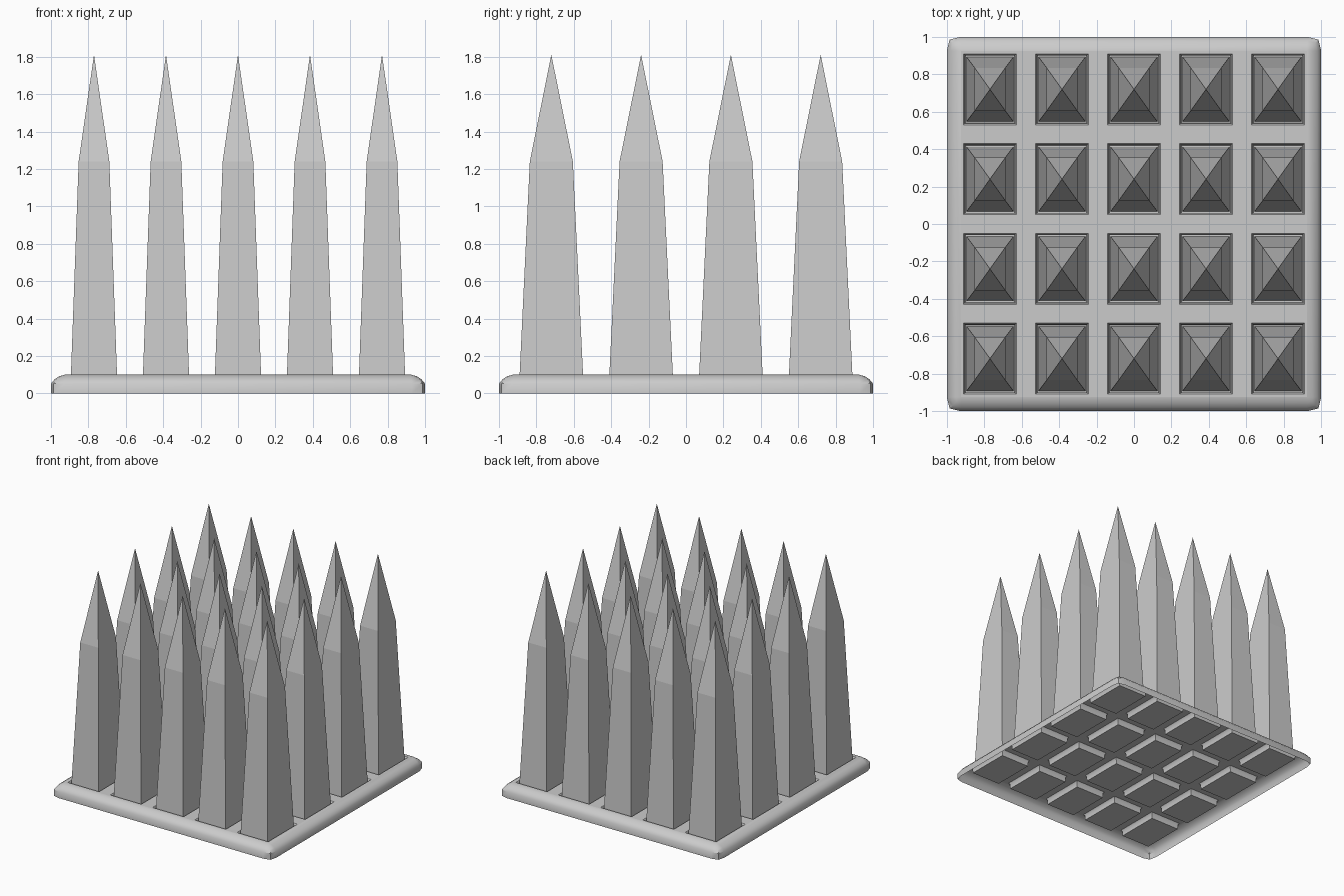
import bpy, bmesh

if "Cube" in bpy.data.objects:
    bpy.data.objects.remove(bpy.data.objects["Cube"])

XS = [-0.77, -0.385, 0.0, 0.385, 0.77]   # spike columns
YS = [-0.72, -0.24, 0.24, 0.72]          # spike rows
HX, HY = 0.142, 0.19                     # half size of each socket


def finish(bm, name, smooth=False):
    mesh = bpy.data.meshes.new(name)
    bm.to_mesh(mesh)
    bm.free()
    ob = bpy.data.objects.new(name, mesh)
    bpy.context.collection.objects.link(ob)
    if smooth:
        bpy.ops.object.select_all(action='DESELECT')
        ob.select_set(True)
        bpy.context.view_layer.objects.active = ob
        bpy.ops.object.shade_smooth_by_angle(angle=0.7)
    return ob


def bridge(bm, a, b):
    n = len(a)
    for i in range(n):
        j = (i + 1) % n
        bm.faces.new((a[i], a[j], b[j], b[i]))


def rect(bm, cx, cy, hx, hy, z):
    return [bm.verts.new((cx + sx * hx, cy + sy * hy, z))
            for sx, sy in ((-1, -1), (1, -1), (1, 1), (-1, 1))]


# Base plate: hollow underneath, rounded rim with clipped corners
bm = bmesh.new()


def rim_ring(s, c, z):
    k = c * 0.2
    pts = []
    corner = [(s, s - c), (s - k, s - k), (s - c, s)]
    for _ in range(4):
        pts += corner
        corner = [(-y, x) for x, y in corner]
    return [bm.verts.new((x, y, z)) for x, y in pts]


rings = [rim_ring(*r) for r in ((1.0, 0.07, 0.0), (1.0, 0.07, 0.052),
                                (0.98, 0.055, 0.076), (0.955, 0.03, 0.092),
                                (0.925, 0.0, 0.1))]
for a, b in zip(rings, rings[1:]):
    bridge(bm, a, b)
bmesh.ops.remove_doubles(bm, verts=bm.verts[:], dist=0.0005)

# Top sheet: a grid whose socket cells are left out
gx = [-0.925] + [x + s * HX for x in XS for s in (-1, 1)] + [0.925]
gy = [-0.925] + [y + s * HY for y in YS for s in (-1, 1)] + [0.925]
grid = [[bm.verts.new((x, y, 0.1)) for y in gy] for x in gx]
for i in range(len(gx) - 1):
    for j in range(len(gy) - 1):
        if not (i % 2 and j % 2):
            bm.faces.new((grid[i][j], grid[i + 1][j],
                          grid[i + 1][j + 1], grid[i][j + 1]))

# Sunken sockets around the spikes
for x in XS:
    for y in YS:
        loops = [rect(bm, x, y, HX - d, HY - d, z)
                 for d, z in ((0, 0.1), (0.008, 0.09), (0.01, 0.05))]
        for a, b in zip(loops, loops[1:]):
            bridge(bm, a, b)
        bm.faces.new(loops[-1])
finish(bm, "base_plate", smooth=True)

# Spikes: tapered shaft with a pyramid point
for r, y in enumerate(YS):
    for c, x in enumerate(XS):
        bm = bmesh.new()
        foot = rect(bm, x, y, 0.125, 0.172, 0.05)
        neck = rect(bm, x, y, 0.082, 0.115, 1.24)
        bridge(bm, foot, neck)
        tip = bm.verts.new((x, y, 1.81))
        for i in range(4):
            bm.faces.new((neck[i], neck[(i + 1) % 4], tip))
        finish(bm, f"spike_{r + 1}_{c + 1}")
